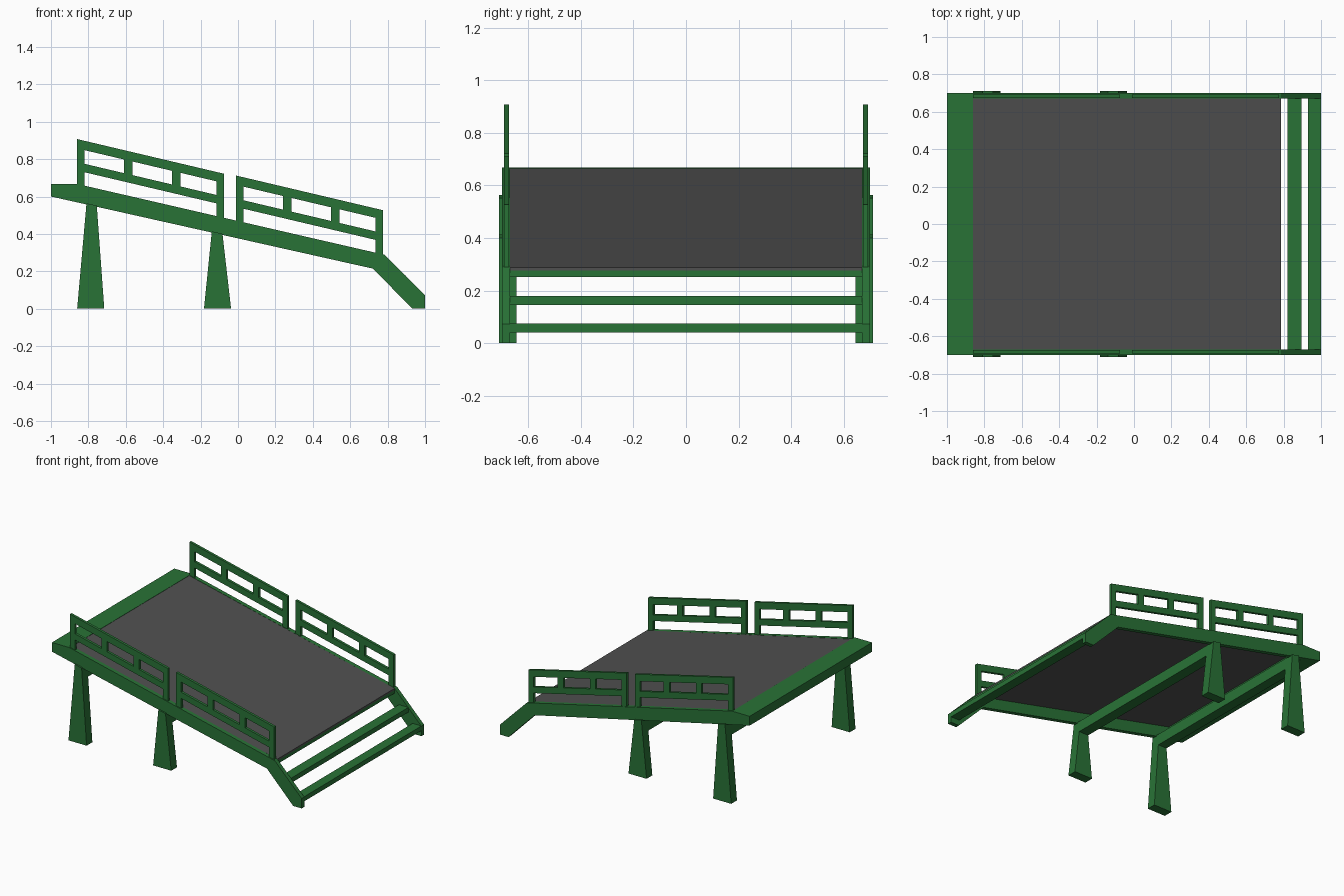
import bpy, bmesh

if "Cube" in bpy.data.objects:
    bpy.data.objects.remove(bpy.data.objects["Cube"])


def material(name, rgb):
    m = bpy.data.materials.new(name)
    m.diffuse_color = (*rgb, 1)
    m.use_nodes = True
    m.node_tree.nodes["Principled BSDF"].inputs["Base Color"].default_value = m.diffuse_color
    return m


GREEN = material("green_paint", (0.022, 0.17, 0.037))
DARK = material("dark_deck", (0.08, 0.08, 0.08))


def prisms(name, profiles, y0, y1, mat=GREEN, mirror=False):
    """Extrude x-z profiles from y0 to y1, optionally mirrored to the other side."""
    bm = bmesh.new()
    for prof in profiles:
        face = bm.faces.new([bm.verts.new((x, y0, z)) for x, z in prof])
        ext = bmesh.ops.extrude_face_region(bm, geom=[face])
        verts = [v for v in ext["geom"] if isinstance(v, bmesh.types.BMVert)]
        bmesh.ops.translate(bm, verts=verts, vec=(0, y1 - y0, 0))
    bmesh.ops.recalc_face_normals(bm, faces=bm.faces[:])
    me = bpy.data.meshes.new(name)
    bm.to_mesh(me)
    bm.free()
    me.materials.append(mat)
    ob = bpy.data.objects.new(name, me)
    bpy.context.collection.objects.link(ob)
    if mirror:
        mod = ob.modifiers.new("mirror", "MIRROR")
        mod.use_axis = (False, True, False)
    return ob


def rect(x0, x1, z0, z1):
    return [(x0, z0), (x1, z0), (x1, z1), (x0, z1)]


def top(x):       # upper edge of the sloping side beams
    return 0.665 - 0.229 * (x + 0.86)


def bottom(x):    # lower edge of the sloping side beams
    return 0.60 - 0.224 * (x + 1)


# Side beams with flat upper end and steep lower end
prisms("side_beam", [[(-1, 0.60), (-1, 0.667), (-0.86, 0.667), (0.785, 0.288),
                      (1, 0.072), (1, 0), (0.932, 0), (0.722, bottom(0.722))]],
       0.67, 0.70, mirror=True)

# Flat upper landing between the side beams
prisms("upper_landing", [[(-1, 0.60), (-1, 0.667), (-0.86, 0.667), (-0.86, bottom(-0.86))]],
       -0.67, 0.67)

# Sloping deck panel
prisms("deck", [[(-0.86, top(-0.86)), (0.785, top(0.785)),
                 (0.785, top(0.785) - 0.012), (-0.86, top(-0.86) - 0.012)]],
       -0.67, 0.67, DARK)

# Lower deck edge and step rungs
prisms("deck_end_beam", [[(0.715, 0.252), (0.784, 0.252), (0.784, 0.286), (0.715, 0.286)]],
       -0.67, 0.67)
for i, (x0, x1, z0, z1) in enumerate([(0.82, 0.895, 0.145, 0.18), (0.93, 1.0, 0.04, 0.074)]):
    prisms(f"step_{i + 1}", [rect(x0, x1, z0, z1)], -0.67, 0.67)

# Tapered legs and the cross beams joining their tops
for label, b0, b1, t0, t1 in (("upper", -0.86, -0.715, -0.81, -0.755),
                              ("lower", -0.182, -0.037, -0.14, -0.083)):
    zt0, zt1 = bottom(t0) + 0.006, bottom(t1) + 0.006
    prisms(label + "_leg", [[(b0, 0), (b1, 0), (t1, zt1), (t0, zt0)]], 0.645, 0.711, mirror=True)
    zc = zt1 - 0.085
    c0 = b0 + (t0 - b0) * zc / zt0
    c1 = b1 + (t1 - b1) * zc / zt1
    prisms(label + "_cross_beam", [[(c0, zc), (c1, zc), (t1, zt1), (t0, zt0)]], -0.645, 0.645)


# Railing panels
def railing(name, x, ztop):
    def line(dx, drop):
        return (x + dx, ztop - 0.236 * dx - drop)

    def bar(a, b, d0, d1):
        return [line(a, d0), line(b, d0), line(b, d1), line(a, d1)]

    width, post = 0.785, 0.04
    parts = [bar(post, width - post, 0, 0.05), bar(post, width - post, 0.123, 0.168)]
    parts += [bar(a, a + 0.045, 0.05, 0.123) for a in (0.25, 0.508)]
    for a in (0, width - post):
        b = a + post
        parts.append([line(a, 0), line(b, 0), (x + b, top(x + b) - 0.01), (x + a, top(x + a) - 0.01)])
    prisms(name, parts, 0.674, 0.693, mirror=True)


railing("upper_railing", -0.86, 0.907)
railing("lower_railing", -0.01, 0.712)
